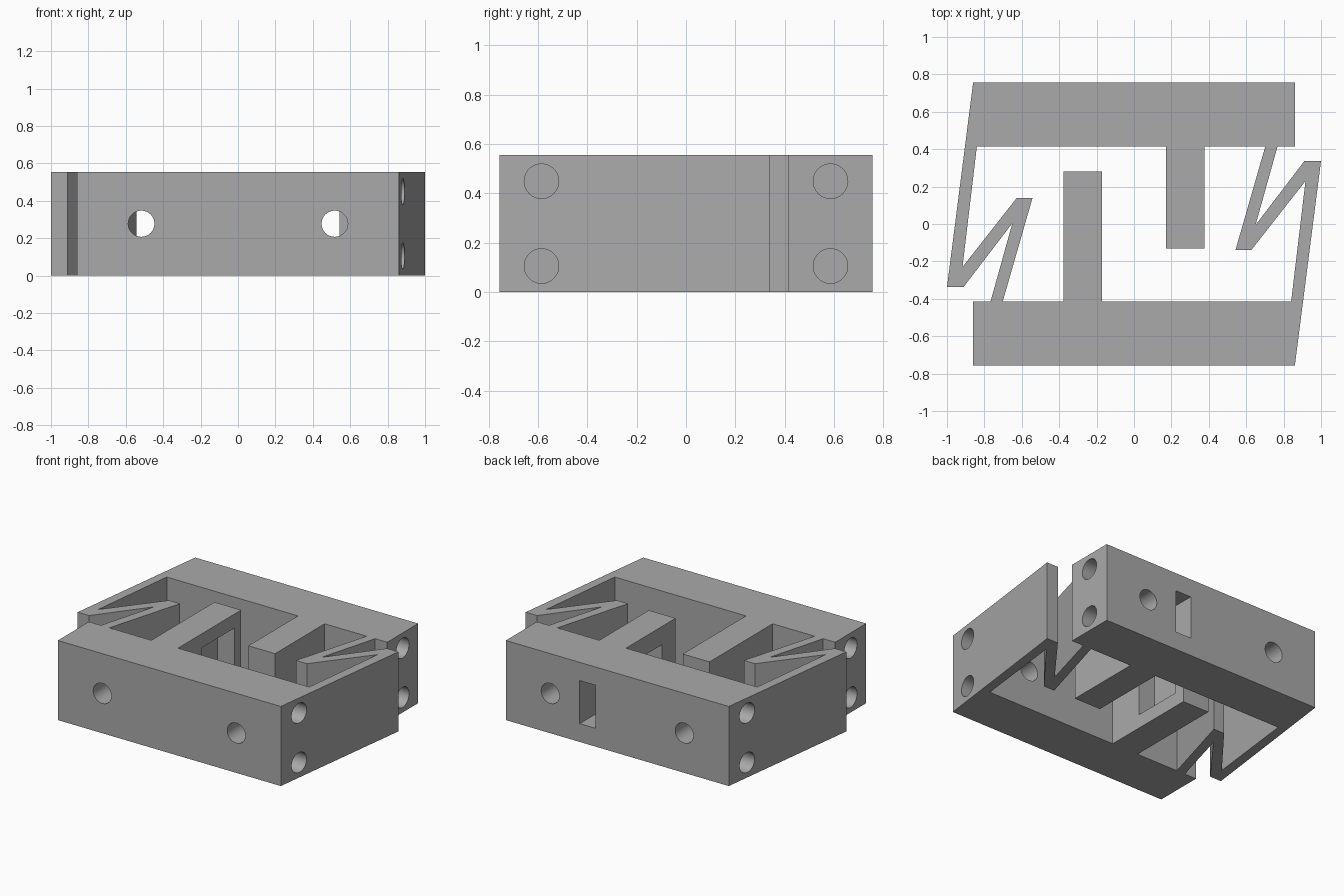
import bpy, bmesh
from math import pi, radians
from mathutils import Matrix, Vector

HEIGHT = 0.555
MID = HEIGHT / 2

if "Cube" in bpy.data.objects:
    bpy.data.objects.remove(bpy.data.objects["Cube"], do_unlink=True)

grey = bpy.data.materials.new("plain grey")
grey.use_nodes = True
grey.diffuse_color = (0.4, 0.4, 0.4, 1)
grey.node_tree.nodes["Principled BSDF"].inputs["Base Color"].default_value = (0.4, 0.4, 0.4, 1)


def make_object(name, bm):
    bmesh.ops.recalc_face_normals(bm, faces=bm.faces)
    mesh = bpy.data.meshes.new(name)
    bm.to_mesh(mesh)
    bm.free()
    mesh.materials.append(grey)
    obj = bpy.data.objects.new(name, mesh)
    bpy.context.collection.objects.link(obj)
    return obj


def half_frame(name, post_tip, turn):
    """Bar with a post and a folded spring arm, as one extruded outline."""
    outline = [
        (-0.86, -0.757), (0.86, -0.757),
        # spring arm folds back and runs into the opposite bar
        (1.0, 0.338), (0.912, 0.338), (0.65, -0.005), (0.78, 0.46),
        (0.715, 0.46), (0.543, -0.138), (0.628, -0.138), (0.917, 0.23),
        (0.84, -0.415),
        # post
        (-0.172, -0.415), (-0.172, post_tip), (-0.378, post_tip), (-0.378, -0.415),
        (-0.86, -0.415),
    ]
    bm = bmesh.new()
    face = bm.faces.new([bm.verts.new((x, y, 0)) for x, y in outline])
    top = bmesh.ops.extrude_face_region(bm, geom=[face])["geom"]
    bmesh.ops.translate(bm, vec=(0, 0, HEIGHT),
                        verts=[v for v in top if isinstance(v, bmesh.types.BMVert)])
    bmesh.ops.rotate(bm, cent=(0, 0, 0), matrix=Matrix.Rotation(turn, 3, "Z"), verts=bm.verts)
    return make_object(name, bm)


def add_box(bm, low, high):
    low, high = Vector(low), Vector(high)
    matrix = Matrix.Translation((low + high) / 2) @ Matrix.Diagonal((*(high - low), 1))
    bmesh.ops.create_cube(bm, size=1, matrix=matrix)


def add_rod(bm, centre, length, axis):
    matrix = Matrix.Translation(centre) @ Matrix.Rotation(pi / 2, 4, axis)
    bmesh.ops.create_cone(bm, cap_ends=True, segments=48, radius1=0.07, radius2=0.07,
                          depth=length, matrix=matrix)


def apply_boolean(obj, other, operation):
    mod = obj.modifiers.new(operation.lower(), "BOOLEAN")
    mod.operation = operation
    mod.solver = "EXACT"
    mod.object = other
    with bpy.context.temp_override(object=obj, active_object=obj):
        bpy.ops.object.modifier_apply(modifier=mod.name)
    bpy.data.objects.remove(other, do_unlink=True)


# Two half frames, the rear one turned about, joined at the spring roots
frame = half_frame("flexure_frame", 0.281, 0)
rear = half_frame("rear_half", 0.131, pi)
apply_boolean(frame, rear, "UNION")

# Bolt holes through the bars, and blind holes in the bar ends
holes = bmesh.new()
for sy in (-1, 1):
    for sx in (-1, 1):
        add_rod(holes, (sx * 0.517, sy * 0.586, MID), 0.5, "X")
        for z in (MID - 0.172, MID + 0.172):
            add_rod(holes, (sx * 0.76, sy * 0.586, z), 0.5, "Y")

# Square pocket in the front post, and slot through the rear bar along its post
add_box(holes, (-0.3, -0.157, MID - 0.18), (-0.1, 0.205, MID + 0.18))
add_box(holes, (0.167, 0.02, MID - 0.15), (0.29, 0.9, MID + 0.15))
cutter = make_object("hole_cutter", holes)
cutter.hide_render = True
apply_boolean(frame, cutter, "DIFFERENCE")

# Smooth hole walls, crisp edges
bpy.ops.object.select_all(action="DESELECT")
frame.select_set(True)
bpy.context.view_layer.objects.active = frame
bpy.ops.object.shade_smooth_by_angle(angle=radians(30))
